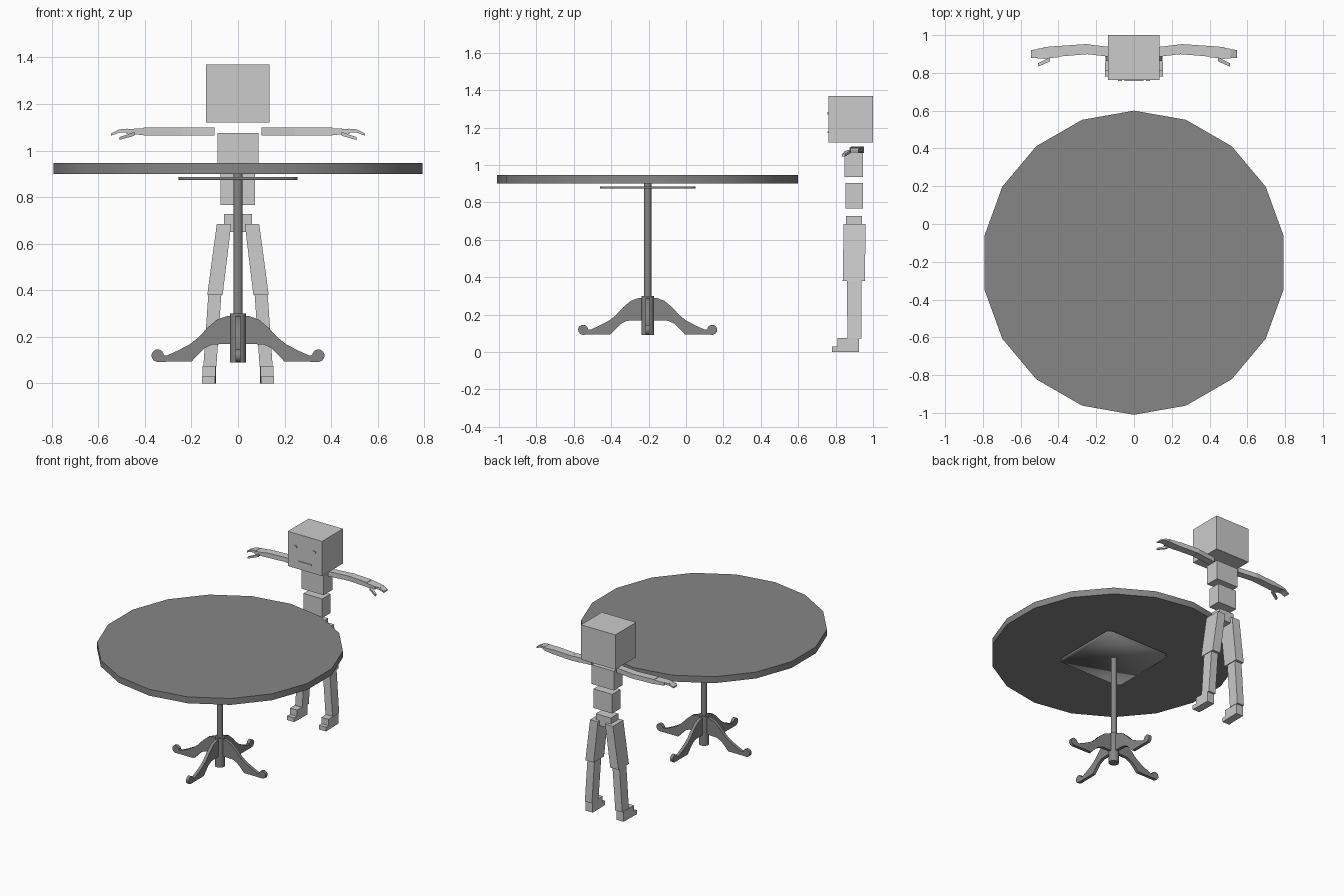
import bpy, bmesh, math
from mathutils import Vector, Matrix

if "Cube" in bpy.data.objects:
    bpy.data.objects.remove(bpy.data.objects["Cube"])


def make_material(name, value):
    m = bpy.data.materials.new(name)
    m.diffuse_color = (value, value, value, 1)
    m.use_nodes = True
    m.node_tree.nodes["Principled BSDF"].inputs["Base Color"].default_value = m.diffuse_color
    return m


TABLE = make_material("mid grey", 0.24)
FIGURE = make_material("light grey", 0.60)
TC = Vector((0, -0.205, 0))  # table centre


def finish(name, bm, mat, angle=None):
    bmesh.ops.recalc_face_normals(bm, faces=bm.faces)
    me = bpy.data.meshes.new(name)
    bm.to_mesh(me)
    bm.free()
    me.materials.append(mat)
    ob = bpy.data.objects.new(name, me)
    bpy.context.collection.objects.link(ob)
    if angle is not None:
        bpy.ops.object.select_all(action='DESELECT')
        ob.select_set(True)
        bpy.context.view_layer.objects.active = ob
        bpy.ops.object.shade_smooth_by_angle(angle=math.radians(angle))
    return ob


def cylinder(name, radius, z0, z1, sides):
    bm = bmesh.new()
    bmesh.ops.create_cone(bm, cap_ends=True, segments=sides, radius1=radius, radius2=radius,
                          depth=z1 - z0,
                          matrix=Matrix.Translation(TC + Vector((0, 0, (z0 + z1) / 2)))
                          @ Matrix.Rotation(math.pi / 2, 4, 'Z'))
    for v in bm.verts:  # put a corner on the x axis
        x, y = v.co.x - TC.x, v.co.y - TC.y
        v.co.x, v.co.y = TC.x + y, TC.y - x
    return finish(name, bm, TABLE, 30)


def prism(name, points, thickness, matrix, mat, angle=None):
    """Extrude a closed outline (x, z) symmetrically along y."""
    bm = bmesh.new()
    a = [bm.verts.new((x, -thickness / 2, z)) for x, z in points]
    b = [bm.verts.new((x, thickness / 2, z)) for x, z in points]
    n = len(points)
    bm.faces.new(a)
    bm.faces.new(b[::-1])
    for i in range(n):
        j = (i + 1) % n
        bm.faces.new((a[i], b[i], b[j], a[j]))
    bm.transform(matrix)
    return finish(name, bm, mat, angle)


def box(name, lo, hi, mat=FIGURE):
    bm = bmesh.new()
    bmesh.ops.create_cube(bm, size=1)
    for v in bm.verts:
        v.co = [lo[i] if v.co[i] < 0 else hi[i] for i in range(3)]
    return finish(name, bm, mat)


def limb(name, axis, side, c0, s0, c1, s1):
    """Tapered box from centre c0 to c1; s0, s1 are the end sizes across the axis."""
    bm = bmesh.new()
    bmesh.ops.create_cube(bm, size=1)
    across = [i for i in range(3) if i != axis]
    for v in bm.verts:
        c, s = (c0, s0) if v.co[axis] < 0 else (c1, s1)
        p = Vector(c)
        for k, i in enumerate(across):
            p[i] += s[k] * v.co[i]
        p.x *= side
        v.co = p
    return finish(name, bm, FIGURE)


# --- Table: top, pole and hub ---
cylinder("table_top", 0.805, 0.90, 0.946, 18)
cylinder("pole", 0.02, 0.20, 0.90, 18)
cylinder("hub", 0.034, 0.09, 0.30, 18)

# Mounting plate with clipped corners
h, c = 0.255, 0.025
plate = [(h, h - c), (h - c, h), (c - h, h), (-h, h - c),
         (-h, c - h), (c - h, -h), (h - c, -h), (h, c - h)]
prism("mounting_plate", plate, 0.012,
      Matrix.Translation(TC + Vector((0, 0, 0.88))) @ Matrix.Rotation(math.pi / 2, 4, 'X'),
      TABLE, 180)

# Four curved feet with scroll ends
outline = [(0.02, 0.29), (0.045, 0.29), (0.09, 0.274), (0.13, 0.24), (0.17, 0.197),
           (0.205, 0.169), (0.26, 0.14), (0.305, 0.12), (0.32, 0.121)]
for i in range(9):
    a = math.radians(165 - i * 31)
    outline.append((0.345 + 0.027 * math.cos(a), 0.119 + 0.027 * math.sin(a)))
outline += [(0.29, 0.093), (0.20, 0.093), (0.175, 0.12), (0.145, 0.15), (0.11, 0.167),
            (0.02, 0.17)]
for i in range(4):
    prism("table_foot", outline, 0.022,
          Matrix.Translation(TC) @ Matrix.Rotation(i * math.pi / 2, 4, 'Z'), TABLE, 35)

# --- Figure: head and trunk ---
box("head", (-0.137, 0.762, 1.12), (0.136, 1.0, 1.37))
box("chest", (-0.088, 0.848, 0.937), (0.088, 0.947, 1.075))
box("abdomen", (-0.075, 0.852, 0.767), (0.074, 0.946, 0.905))
box("pelvis", (-0.06, 0.856, 0.65), (0.06, 0.94, 0.728))

# Face details
box("mouth", (-0.05, 0.756, 1.17), (0.05, 0.763, 1.18))
for s in (-1, 1):
    box("eye", (s * 0.075 - 0.011, 0.756, 1.27), (s * 0.075 + 0.011, 0.763, 1.284))

# --- Limbs, mirrored left and right ---
for s in (-1, 1):
    # legs
    limb("thigh", 2, s, (0.099, 0.897, 0.38), (0.066, 0.118),
         (0.06, 0.902, 0.685), (0.062, 0.118))
    limb("shin", 2, s, (0.121, 0.9, 0.072), (0.056, 0.075),
         (0.099, 0.9, 0.39), (0.056, 0.077))
    limb("foot", 1, s, (0.125, 0.81, 0.0375), (0.056, 0.075),
         (0.123, 0.925, 0.0375), (0.056, 0.075))
    limb("toe", 1, s, (0.127, 0.78, 0.015), (0.056, 0.03),
         (0.125, 0.812, 0.015), (0.056, 0.03))
    # arms
    limb("upper_arm", 0, s, (0.10, 0.908, 1.081), (0.052, 0.034),
         (0.255, 0.926, 1.081), (0.052, 0.034))
    limb("forearm", 0, s, (0.245, 0.926, 1.082), (0.054, 0.033),
         (0.405, 0.914, 1.082), (0.056, 0.033))
    limb("palm", 0, s, (0.40, 0.913, 1.081), (0.06, 0.03),
         (0.48, 0.905, 1.082), (0.062, 0.02))
    limb("fingers", 0, s, (0.475, 0.905, 1.086), (0.056, 0.016),
         (0.512, 0.902, 1.084), (0.05, 0.014))
    limb("fingertips", 0, s, (0.51, 0.902, 1.084), (0.046, 0.014),
         (0.545, 0.9, 1.069), (0.042, 0.01))
    limb("thumb", 0, s, (0.445, 0.872, 1.072), (0.022, 0.016),
         (0.508, 0.842, 1.052), (0.018, 0.012))
